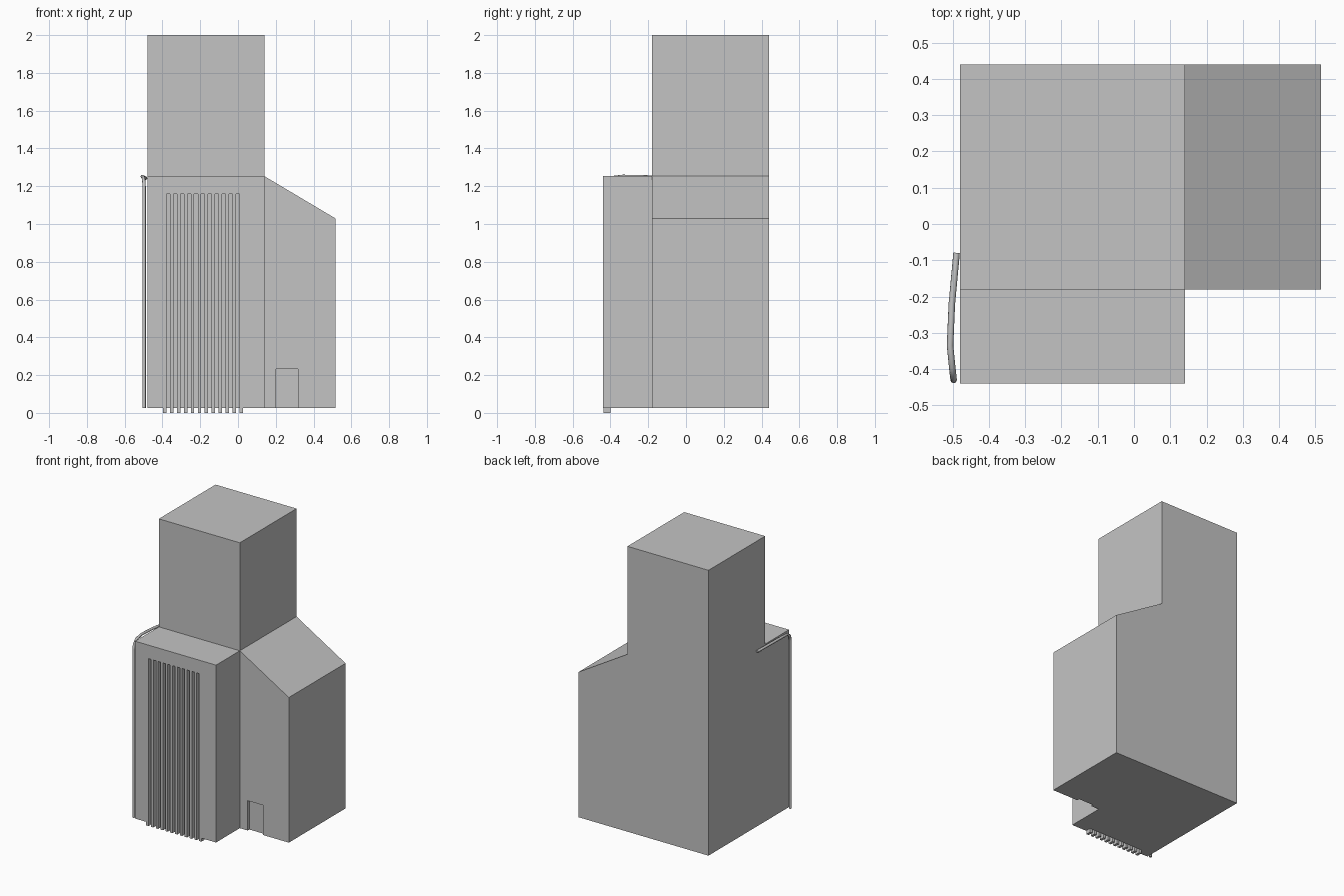
import bpy
import bmesh
from mathutils import Vector

cube = bpy.data.objects.get("Cube")
if cube:
    bpy.data.objects.remove(cube, do_unlink=True)

grey = bpy.data.materials.new("plain grey")
grey.use_nodes = True
grey.diffuse_color = (0.55, 0.55, 0.55, 1)
grey.node_tree.nodes["Principled BSDF"].inputs["Base Color"].default_value = grey.diffuse_color


def prism(name, outline, y0, y1):
    """Extrude an x-z outline from y0 to y1."""
    bm = bmesh.new()
    face = bm.faces.new([bm.verts.new((x, y0, z)) for x, z in outline])
    side = bmesh.ops.extrude_face_region(bm, geom=[face])
    verts = [g for g in side["geom"] if isinstance(g, bmesh.types.BMVert)]
    bmesh.ops.translate(bm, verts=verts, vec=Vector((0, y1 - y0, 0)))
    bmesh.ops.recalc_face_normals(bm, faces=bm.faces)
    mesh = bpy.data.meshes.new(name)
    bm.to_mesh(mesh)
    bm.free()
    mesh.materials.append(grey)
    obj = bpy.data.objects.new(name, mesh)
    bpy.context.collection.objects.link(obj)
    return obj


def box(name, x0, x1, y0, y1, z0, z1):
    return prism(name, [(x0, z0), (x1, z0), (x1, z1), (x0, z1)], y0, y1)


def combine(target, other, operation):
    """Apply a boolean and discard the helper."""
    mod = target.modifiers.new("boolean", "BOOLEAN")
    mod.operation = operation
    mod.solver = "EXACT"
    mod.object = other
    bpy.context.view_layer.objects.active = target
    bpy.ops.object.modifier_apply(modifier=mod.name)
    bpy.data.objects.remove(other, do_unlink=True)


LEFT, MID, RIGHT = -0.48, 0.14, 0.515
FRONT, STEP, BACK = -0.44, -0.18, 0.44
BASE, EAVE, SHOULDER, TOP = 0.026, 1.03, 1.253, 2.0

# Tower with sloped side wing, plus the lower front block
building = prism("building", [(LEFT, BASE), (RIGHT, BASE), (RIGHT, EAVE),
                              (MID, SHOULDER), (MID, TOP), (LEFT, TOP)], STEP, BACK)
combine(building, box("front_block", LEFT, MID, FRONT, STEP, BASE, SHOULDER), "UNION")

# Tall slatted opening and small doorway
SLAT_L, SLAT_R, SLAT_TOP = -0.397, 0.026, 1.16
combine(building, box("window_cut", SLAT_L, SLAT_R, -0.5, -0.402, -0.1, SLAT_TOP), "DIFFERENCE")
combine(building, box("door_cut", 0.2, 0.317, -0.3, STEP + 0.018, -0.1, 0.232), "DIFFERENCE")

# Vertical slats running below the base
COUNT, WIDTH = 12, 0.018
pitch = (SLAT_R - SLAT_L - WIDTH) / (COUNT - 1)
for i in range(COUNT):
    x = SLAT_L + i * pitch
    box(f"slat_{i + 1}", x, x + WIDTH, -0.437, -0.401, 0, SLAT_TOP)

# Drain pipe: up the front corner, bending back along the shoulder
curve = bpy.data.curves.new("drain_pipe", "CURVE")
curve.dimensions = "3D"
curve.bevel_depth = 0.009
curve.bevel_resolution = 2
curve.use_fill_caps = True
path = [(-0.497, -0.43, BASE), (-0.497, -0.43, 1.19), (-0.498, -0.422, 1.222),
        (-0.501, -0.395, 1.245), (-0.507, -0.335, 1.252),
        (-0.502, -0.22, 1.25), (-0.489, -0.08, 1.242)]
spline = curve.splines.new("POLY")
spline.points.add(len(path) - 1)
for point, co in zip(spline.points, path):
    point.co = (*co, 1)
curve.materials.append(grey)
pipe = bpy.data.objects.new("drain_pipe", curve)
bpy.context.collection.objects.link(pipe)
